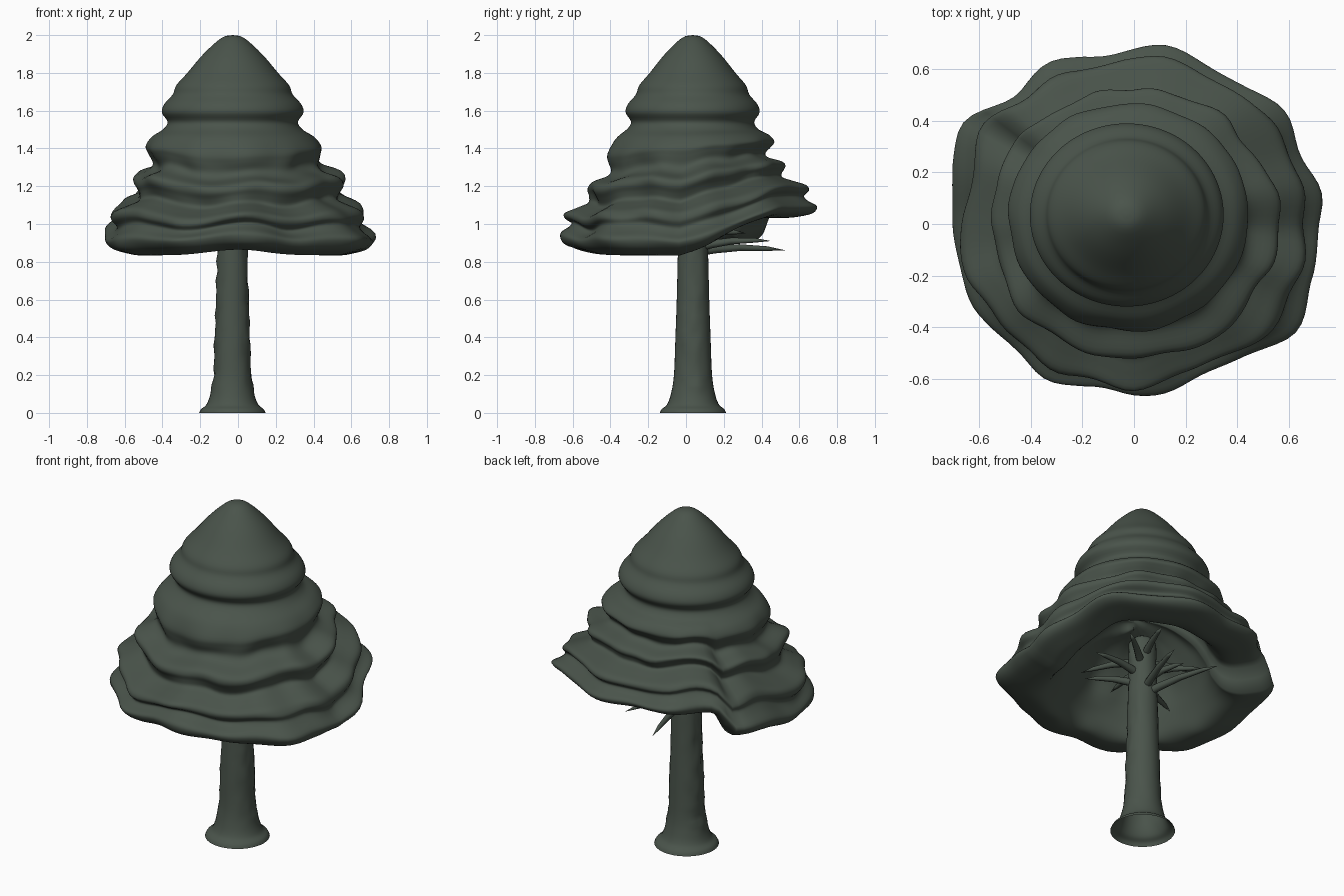
import bpy, bmesh, math, random
from mathutils import Vector, noise

if "Cube" in bpy.data.objects:
    bpy.data.objects.remove(bpy.data.objects["Cube"])

random.seed(4)
green = bpy.data.materials.new("dark grey green")
green.diffuse_color = (0.068, 0.088, 0.07, 1)
green.use_nodes = True
green.node_tree.nodes["Principled BSDF"].inputs["Base Color"].default_value = green.diffuse_color


def smoothstep(a, b, x):
    t = max(0.0, min(1.0, (x - a) / (b - a)))
    return t * t * (3 - 2 * t)


def finish(bm, name):
    bmesh.ops.remove_doubles(bm, verts=bm.verts, dist=0.0001)
    bmesh.ops.recalc_face_normals(bm, faces=bm.faces)
    for f in bm.faces:
        f.smooth = True
    me = bpy.data.meshes.new(name)
    bm.to_mesh(me)
    bm.free()
    me.materials.append(green)
    ob = bpy.data.objects.new(name, me)
    bpy.context.collection.objects.link(ob)
    return ob


def refine(pts, n):
    """Smooth curve through the profile points."""
    out = []
    for i in range(len(pts) - 1):
        p = [Vector(pts[max(0, min(len(pts) - 1, i + k))]) for k in (-1, 0, 1, 2)]
        for s in range(n):
            t = s / n
            out.append(0.5 * (2 * p[1] + (p[2] - p[0]) * t
                              + (2 * p[0] - 5 * p[1] + 4 * p[2] - p[3]) * t * t
                              + (3 * p[1] - p[0] - 3 * p[2] + p[3]) * t ** 3))
    return out + [Vector(pts[-1])]


def lathe(name, profile, segs, place):
    """Turn a profile; place(r, z, angle) gives the final point."""
    bm = bmesh.new()
    rings = [[bm.verts.new(place(r, z, 2 * math.pi * i / segs)) for i in range(segs)]
             for r, z in profile]
    for a, b in zip(rings, rings[1:]):
        for i in range(segs):
            j = (i + 1) % segs
            bm.faces.new((a[i], a[j], b[j], b[i]))
    return finish(bm, name)


# canopy: tiered skirt with a hollow underside and a raised rim at the back
def canopy_point(r, z, a):
    deg = math.degrees(a)
    c, s = math.cos(a), math.sin(a)
    outer = smoothstep(0.42, 0.56, r + max(0, z - 0.95) * 0.9)   # no ripples inside
    low = smoothstep(1.52, 1.25, z) * outer
    # lift of the rim around the back, slight lift at the front middle
    lift = 0.2 * smoothstep(-8, 50, (deg + 90) % 360 - 90) * (1 - smoothstep(136, 150, deg))
    if deg > 90:
        lift = max(lift, 0.07 * smoothstep(192, 150, deg))
    lift += 0.03 * math.exp(-((deg - 270) / 22) ** 2)
    nz = z + lift * max(0, min(1, (1.5 - z) / 0.67))
    # front tiers sag, all tiers wave up and down together
    nz -= 0.05 * max(0, -s) ** 2 * smoothstep(1.5, 1.38, z) * smoothstep(0.9, 1.1, z)
    n1 = noise.noise(Vector((c * 2.4, s * 2.4, z * 1.5)))
    n2 = noise.noise(Vector((c * 3.2 + 7, s * 3.2, z * 5)))
    nz += 0.035 * low * n1 * smoothstep(0.83, 1.0, z)
    rr = r * (1 + 0.06 * low * n2 + 0.01 * low * math.sin(9 * a + 9 * z))
    # side lobes on the lowest tier, pulled in at the front right
    tier = smoothstep(1.1, 0.95, z) * outer
    rr *= 1 + tier * (0.06 * math.exp(-((deg - 328) / 13) ** 2)
                      + 0.08 * math.exp(-((deg - 147) / 9) ** 2)
                      - 0.08 * math.exp(-((deg - 293) / 13) ** 2)
                      - 0.03 * math.exp(-((deg - 232) / 18) ** 2))
    off = smoothstep(1.2, 1.5, z) * outer
    return Vector((rr * c - 0.028 * off, rr * s * 0.945 + 0.035 * off, nz))


canopy_profile = [
    (0, 2.0), (0.06, 1.985), (0.155, 1.9), (0.24, 1.8), (0.298, 1.735), (0.318, 1.685),
    (0.362, 1.635), (0.375, 1.59), (0.345, 1.54), (0.37, 1.5), (0.43, 1.46),
    (0.465, 1.41), (0.455, 1.37), (0.435, 1.32), (0.46, 1.285), (0.54, 1.255),
    (0.555, 1.22), (0.535, 1.18), (0.53, 1.14), (0.59, 1.11), (0.655, 1.08),
    (0.668, 1.04), (0.645, 1.0), (0.665, 0.965), (0.715, 0.92), (0.69, 0.87), (0.62, 0.845),
    (0.54, 0.835), (0.48, 0.865), (0.43, 0.95), (0.38, 1.06), (0.31, 1.17), (0.18, 1.27), (0, 1.31)]
lathe("canopy", refine(canopy_profile, 4), 112, canopy_point)


# trunk: tapered, flared foot open underneath, faint bark bumps
def trunk_point(r, z, a):
    c, s = math.cos(a), math.sin(a)
    bump = 0.012 * noise.noise(Vector((c * 2, s * 2, z * 18))) * abs(c) * smoothstep(0.05, 0.2, z)
    return Vector(((r + bump) * c - 0.03, (r + bump * 0.4) * s + 0.037, z))


trunk_profile = [(0.176, 0), (0.165, 0.02), (0.137, 0.045), (0.117, 0.1),
                 (0.101, 0.2), (0.093, 0.4), (0.086, 0.6), (0.08, 0.85), (0.074, 1.05),
                 (0.068, 1.18), (0, 1.18)]
lathe("trunk", refine(trunk_profile, 5), 32, trunk_point)


# branches: thin tapering spikes fanning out under the canopy
def branch(name, start, end, radius):
    start, end = Vector(start), Vector(end)
    d = end - start
    side = d.cross(Vector((0, 0, 1))).normalized()
    up = side.cross(d).normalized()

    def place(r, t, a):
        mid = start + d * t + up * 0.02 * math.sin(math.pi * t)
        return mid + (side * math.cos(a) + up * math.sin(a)) * r
    lathe(name, [(radius * k, t) for k, t in
                 ((1, 0), (0.9, 0.25), (0.75, 0.5), (0.5, 0.8), (0, 1))], 8, place)


tips = [(-0.15, 0.53, 0.86, 0.85), (0.09, 0.45, 0.91, 0.87)]
for k in range(11):
    ang = math.radians(200 + k * 131)
    length = random.uniform(0.28, 0.38)
    z0 = 0.89 + 0.018 * k
    tips.append((-0.03 + length * math.cos(ang), 0.037 + length * math.sin(ang),
                 z0 + random.uniform(0.0, 0.06), z0))
for k, (x, y, z, z0) in enumerate(tips):
    branch("branch_%02d" % (k + 1), (-0.03, 0.037, z0), (x, y, z), 0.024)
